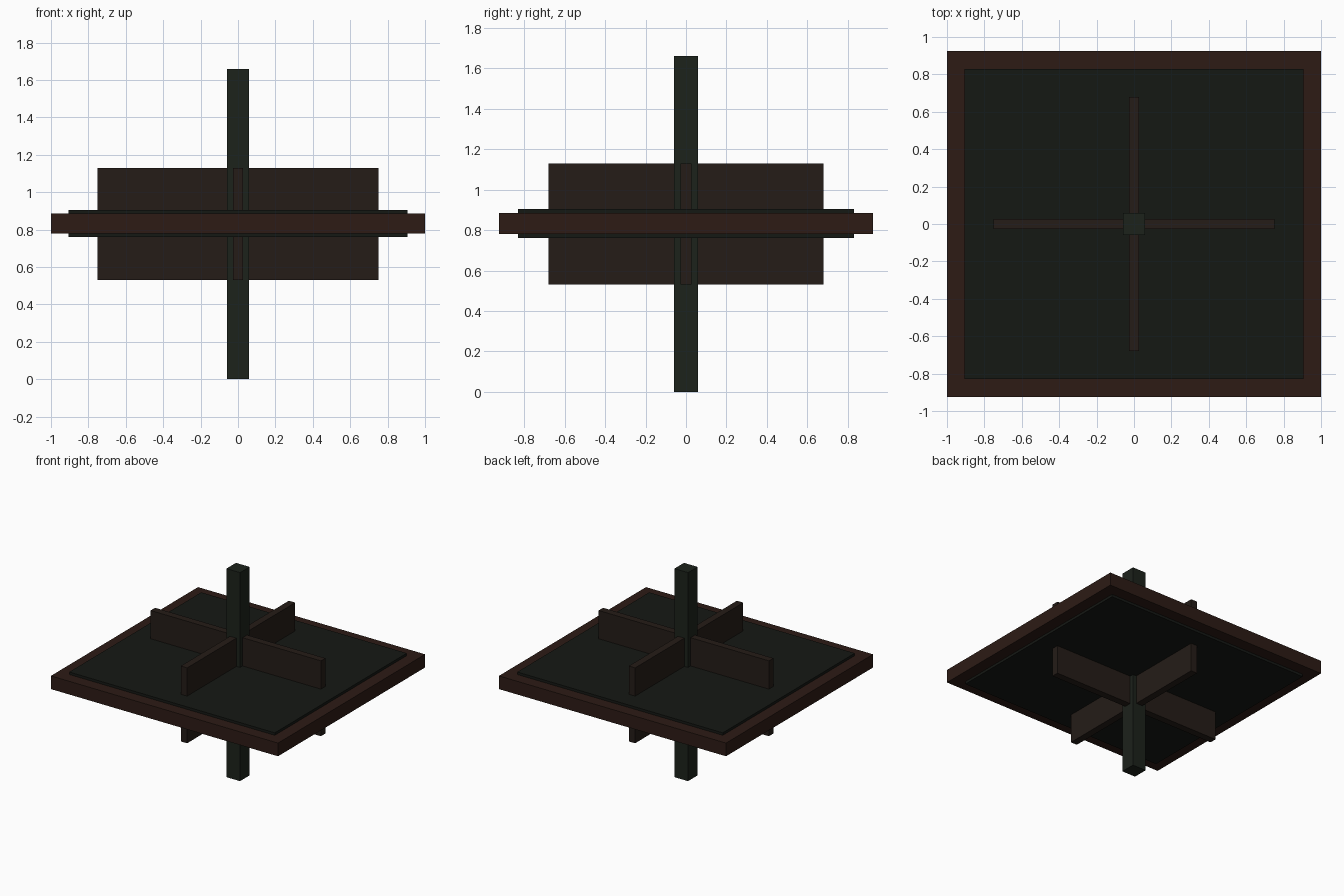
import bpy

if "Cube" in bpy.data.objects:
    bpy.data.objects.remove(bpy.data.objects["Cube"])


def material(name, rgb):
    m = bpy.data.materials.new(name)
    m.diffuse_color = (*rgb, 1)
    m.use_nodes = True
    m.node_tree.nodes["Principled BSDF"].inputs["Base Color"].default_value = m.diffuse_color
    return m


def box(name, half_x, half_y, z0, z1, mat):
    bpy.ops.mesh.primitive_cube_add(size=2, location=(0, 0, (z0 + z1) / 2))
    o = bpy.context.object
    o.name = name
    o.scale = (half_x, half_y, (z1 - z0) / 2)
    bpy.ops.object.transform_apply(location=False, rotation=False, scale=True)
    o.data.materials.append(mat)
    return o


green = material("dark_green", (0.0116, 0.016, 0.011))
brown = material("dark_brown", (0.018, 0.0116, 0.0086))
red_brown = material("red_brown", (0.026, 0.011, 0.0075))
black = material("near_black", (0.0075, 0.009, 0.007))

# Central square post
box("post", 0.06, 0.06, 0.0, 1.66, green)

# Two crossed fins running through the board
box("fin_x", 0.75, 0.028, 0.53, 1.13, brown)
box("fin_y", 0.028, 0.68, 0.53, 1.13, brown)

# Border slab and the slightly thicker inner panel
box("border", 1.0, 0.925, 0.78, 0.885, red_brown)
box("panel", 0.905, 0.83, 0.76, 0.905, black)
